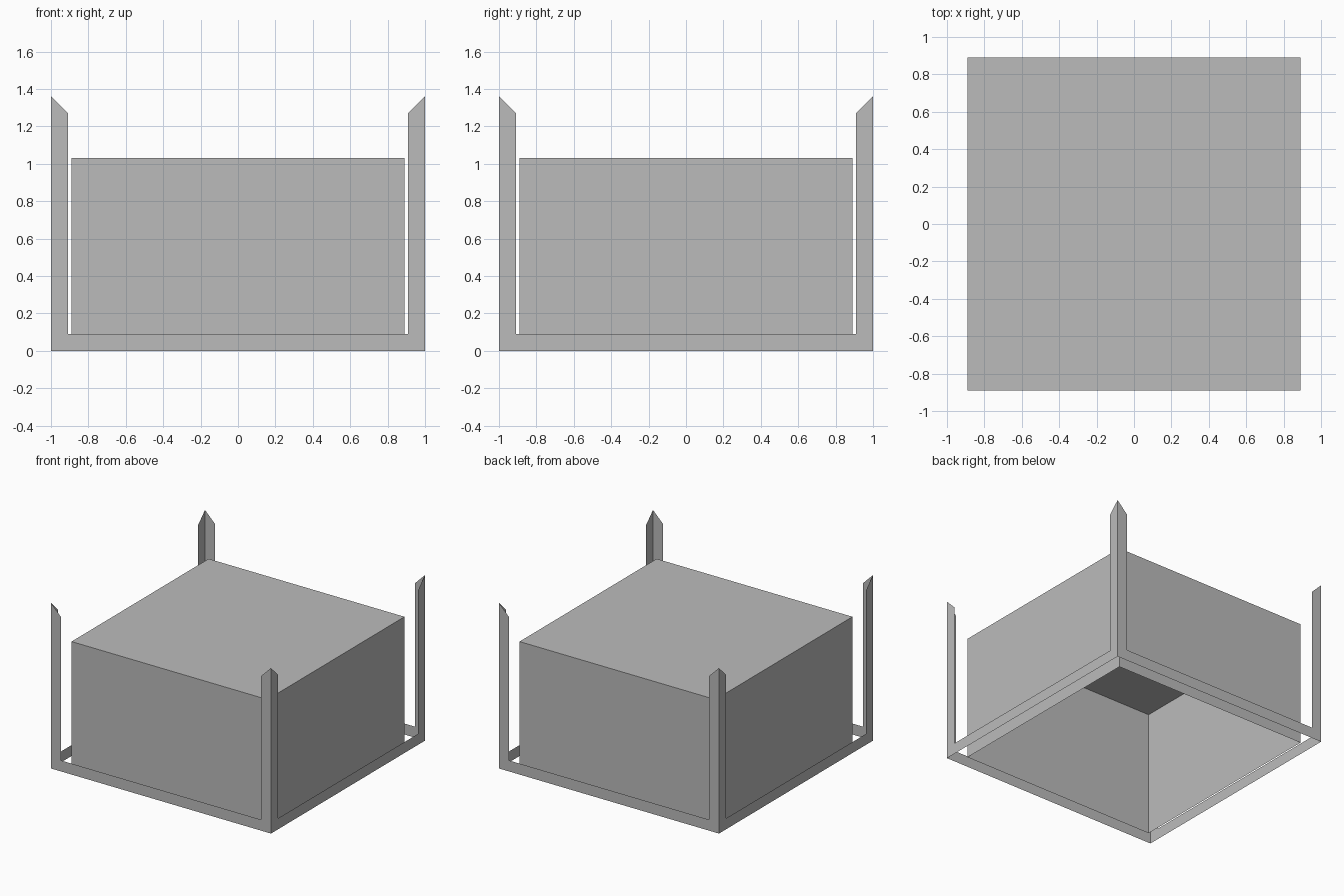
import bpy
import bmesh
from math import pi
from mathutils import Matrix, Vector

if "Cube" in bpy.data.objects:
    bpy.data.objects.remove(bpy.data.objects["Cube"])

grey = bpy.data.materials.new("plain grey")
grey.use_nodes = True
COLOUR = (0.5, 0.5, 0.5, 1)
grey.diffuse_color = COLOUR
grey.node_tree.nodes["Principled BSDF"].inputs["Base Color"].default_value = COLOUR


def add_object(name, bm):
    mesh = bpy.data.meshes.new(name)
    bm.to_mesh(mesh)
    bm.free()
    mesh.materials.append(grey)
    obj = bpy.data.objects.new(name, mesh)
    bpy.context.collection.objects.link(obj)
    return obj


# Block: a hollow box with an open underside
WIDTH, HEIGHT = 1.78, 1.03
bm = bmesh.new()
bmesh.ops.create_cube(bm, size=1)
bmesh.ops.scale(bm, vec=(WIDTH, WIDTH, HEIGHT), verts=bm.verts)
bmesh.ops.translate(bm, vec=(0, 0, HEIGHT / 2), verts=bm.verts)
bm.normal_update()
underside = [f for f in bm.faces if f.normal.z < -0.5]
bmesh.ops.delete(bm, geom=underside, context='FACES_ONLY')
add_object("block", bm)

# Frame: a paper-thin U-shaped panel on each side, with mitred post tips
BAR, TIP = 0.09, 1.36
half = [(1, 0), (1, TIP), (1 - BAR, TIP - BAR), (1 - BAR, BAR)]
outline = half + [(-x, z) for x, z in reversed(half)]
for i, side in enumerate(("front", "left", "back", "right")):
    turn = Matrix.Rotation(i * pi / 2, 3, 'Z')
    bm = bmesh.new()
    face = bm.faces.new([bm.verts.new(turn @ Vector((x, -1, z))) for x, z in outline])
    face.normal_update()
    if face.normal.dot(turn @ Vector((0, -1, 0))) < 0:
        face.normal_flip()
    add_object(side + "_frame_panel", bm)
